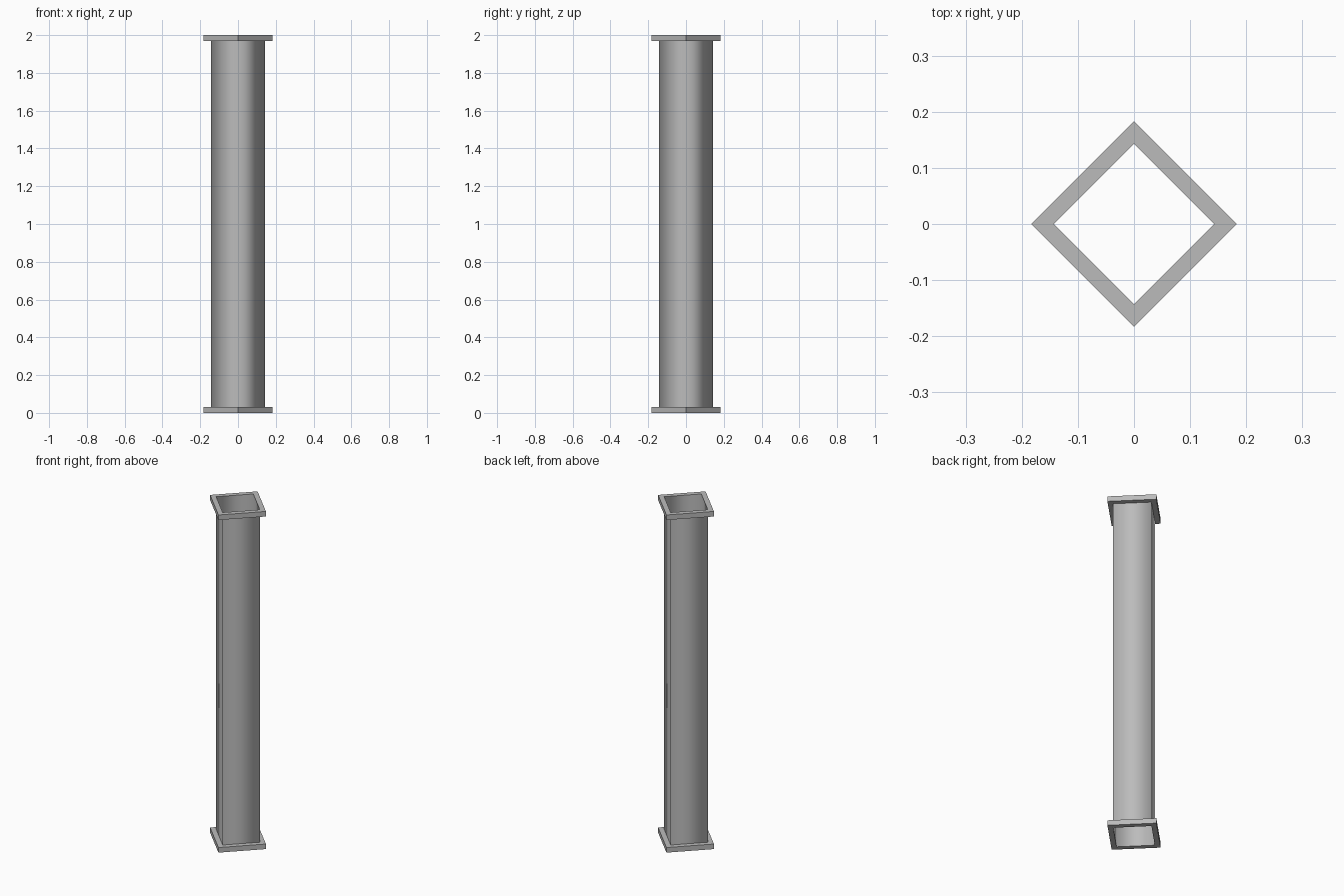
import bpy
import math

SIDES = 4
TUBE_R, FLANGE_R = 0.143, 0.183
HEIGHT, THICK = 2.0, 0.03

cube = bpy.data.objects.get("Cube")
if cube:
    bpy.data.objects.remove(cube, do_unlink=True)

steel = bpy.data.materials.new("grey_steel")
steel.use_nodes = True
GREY = (0.5, 0.5, 0.5, 1)
steel.diffuse_color = GREY
steel.node_tree.nodes["Principled BSDF"].inputs["Base Color"].default_value = GREY


def lathe(name, profile, smooth):
    """Sweep a (radius, height) profile, listed bottom to top on the outside, around z."""
    verts = [(r * math.cos(a), r * math.sin(a), z)
             for r, z in profile
             for a in (math.tau * i / SIDES for i in range(SIDES))]
    faces = []
    for k in range(len(profile) - 1):
        for i in range(SIDES):
            j = (i + 1) % SIDES
            low, high = k * SIDES, (k + 1) * SIDES
            faces.append((low + i, low + j, high + j, high + i))
    mesh = bpy.data.meshes.new(name)
    mesh.from_pydata(verts, [], faces)
    mesh.materials.append(steel)
    for poly in mesh.polygons:
        poly.use_smooth = smooth
    obj = bpy.data.objects.new(name, mesh)
    bpy.context.collection.objects.link(obj)
    return obj


# Thin-walled square tube, softly shaded, open at both ends
lathe("tube", [(TUBE_R, 0), (TUBE_R, HEIGHT)], True)

# Square collars at both ends; the tube itself closes their inner side
for name, z in (("bottom_flange", 0), ("top_flange", HEIGHT - THICK)):
    lathe(name, [(TUBE_R, z), (FLANGE_R, z),
                 (FLANGE_R, z + THICK), (TUBE_R, z + THICK)], False)
